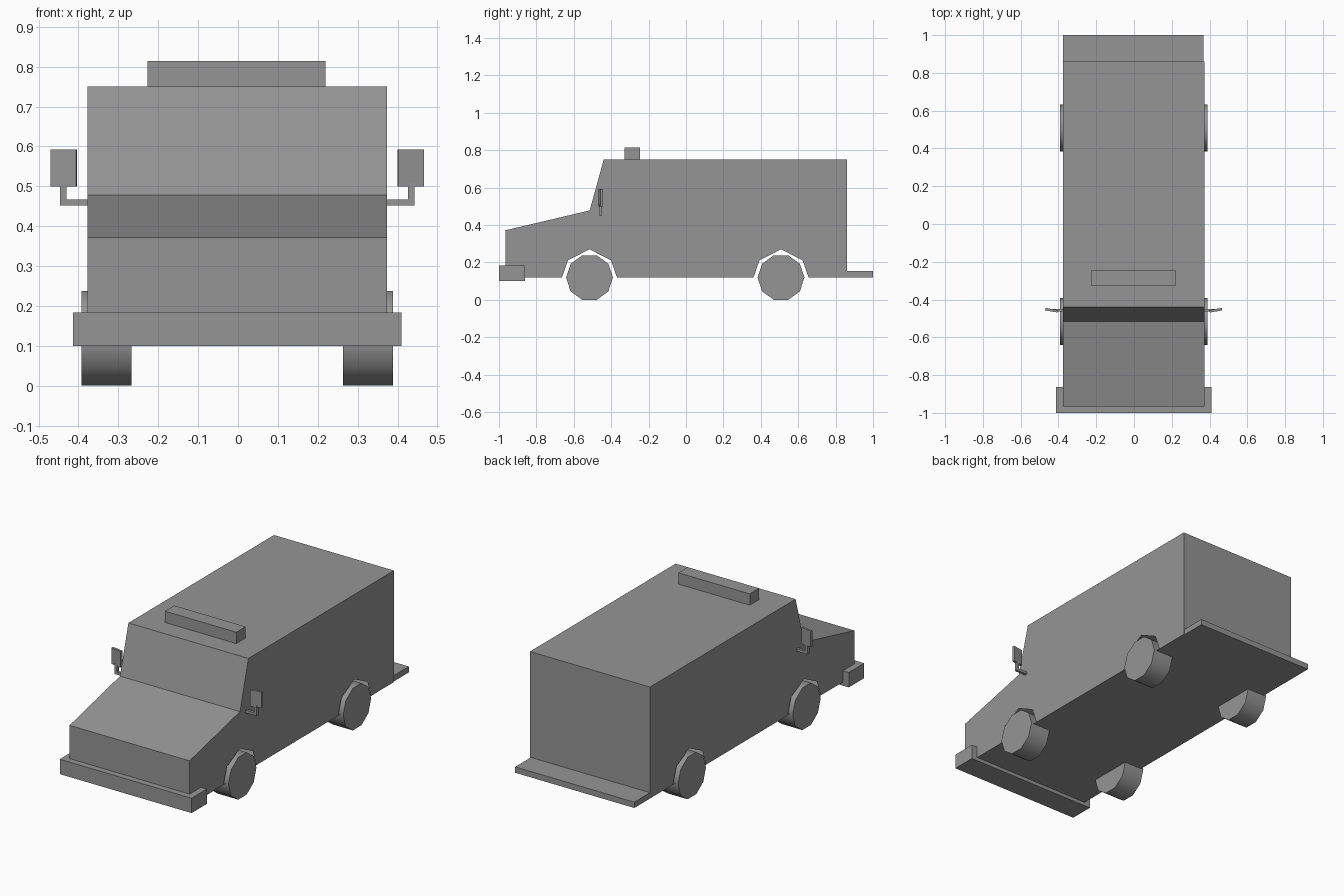
import bpy, bmesh, math
from mathutils import Matrix, Vector

cube = bpy.data.objects.get("Cube")
if cube:
    bpy.data.objects.remove(cube, do_unlink=True)

grey = bpy.data.materials.new("plain grey")
grey.use_nodes = True
colour = (0.3, 0.3, 0.3, 1)
grey.diffuse_color = colour
grey.node_tree.nodes["Principled BSDF"].inputs["Base Color"].default_value = colour

CX = -0.002      # centre plane of the van
HALF = 0.375     # half width of the shell
FLOOR = 0.12
AXLES = (-0.516, 0.508)


def finish(name, bm):
    bmesh.ops.recalc_face_normals(bm, faces=bm.faces)
    mesh = bpy.data.meshes.new(name)
    bm.to_mesh(mesh)
    bm.free()
    mesh.materials.append(grey)
    obj = bpy.data.objects.new(name, mesh)
    bpy.context.collection.objects.link(obj)
    return obj


def add_box(bm, low, high, turn=0):
    low, high = Vector(low), Vector(high)
    matrix = (Matrix.Translation((low + high) / 2) @ Matrix.Rotation(turn, 4, "Z")
              @ Matrix.Diagonal((high - low).to_4d()))
    bmesh.ops.create_cube(bm, size=1, matrix=matrix)


def box(name, low, high):
    bm = bmesh.new()
    add_box(bm, low, high)
    return finish(name, bm)


# Hollow body shell: flat floor, side walls with open wheel arches
outline = [(0.86, FLOOR), (0.86, 0.75), (-0.44, 0.75),
           (-0.515, 0.478), (-0.965, 0.372), (-0.965, FLOOR)]
arch = [(-0.147, 0), (-0.115, 0.092), (0, 0.15), (0.115, 0.092), (0.147, 0)]
bm = bmesh.new()
sides = []
for x in (CX - HALF, CX + HALF):
    hull = [bm.verts.new((x, y, z)) for y, z in outline]
    arches = [bm.verts.new((x, axle + y, FLOOR + z)) for axle in AXLES for y, z in arch]
    bm.faces.new(hull + arches)
    sides.append(hull)
right, left = sides
for i in range(len(outline)):
    j = (i + 1) % len(outline)
    bm.faces.new((right[i], right[j], left[j], left[i]))
finish("body", bm)

# Ten-sided wheels with smooth treads
for axle, end in zip(AXLES, ("front", "rear")):
    for sign, side in ((-1, "right"), (1, "left")):
        bm = bmesh.new()
        place = (Matrix.Translation((CX + sign * 0.328, axle, 0.119))
                 @ Matrix.Rotation(math.pi / 2, 4, "Y"))
        bmesh.ops.create_cone(bm, cap_ends=True, segments=10, radius1=0.125,
                              radius2=0.125, depth=0.126, matrix=place)
        wheel = finish(f"{end}_{side}_wheel", bm)
        bpy.ops.object.select_all(action="DESELECT")
        wheel.select_set(True)
        bpy.context.view_layer.objects.active = wheel
        bpy.ops.object.shade_smooth_by_angle(angle=math.radians(40))
        wheel.select_set(False)

# Bumper, rear step and roof light bar
box("front_bumper", (-0.414, -1, 0.1), (0.41, -0.862, 0.184))
box("rear_step", (-0.377, 0.86, FLOOR), (0.368, 1, 0.153))
box("roof_light_bar", (-0.227, -0.328, 0.75), (0.219, -0.245, 0.814))

# Side mirrors: arm, post and slightly turned panel
for sign, side in ((-1, "right"), (1, "left")):
    bm = bmesh.new()
    add_box(bm, (0.37, -0.464, 0.452), (0.444, -0.449, 0.467))
    add_box(bm, (0.428, -0.464, 0.452), (0.444, -0.449, 0.51))
    add_box(bm, (0.402, -0.463, 0.5), (0.468, -0.45, 0.592), math.radians(10))
    bmesh.ops.transform(bm, verts=bm.verts,
                        matrix=Matrix.Translation((CX, 0, 0)) @ Matrix.Diagonal((sign, 1, 1, 1)))
    finish(f"{side}_mirror", bm)
